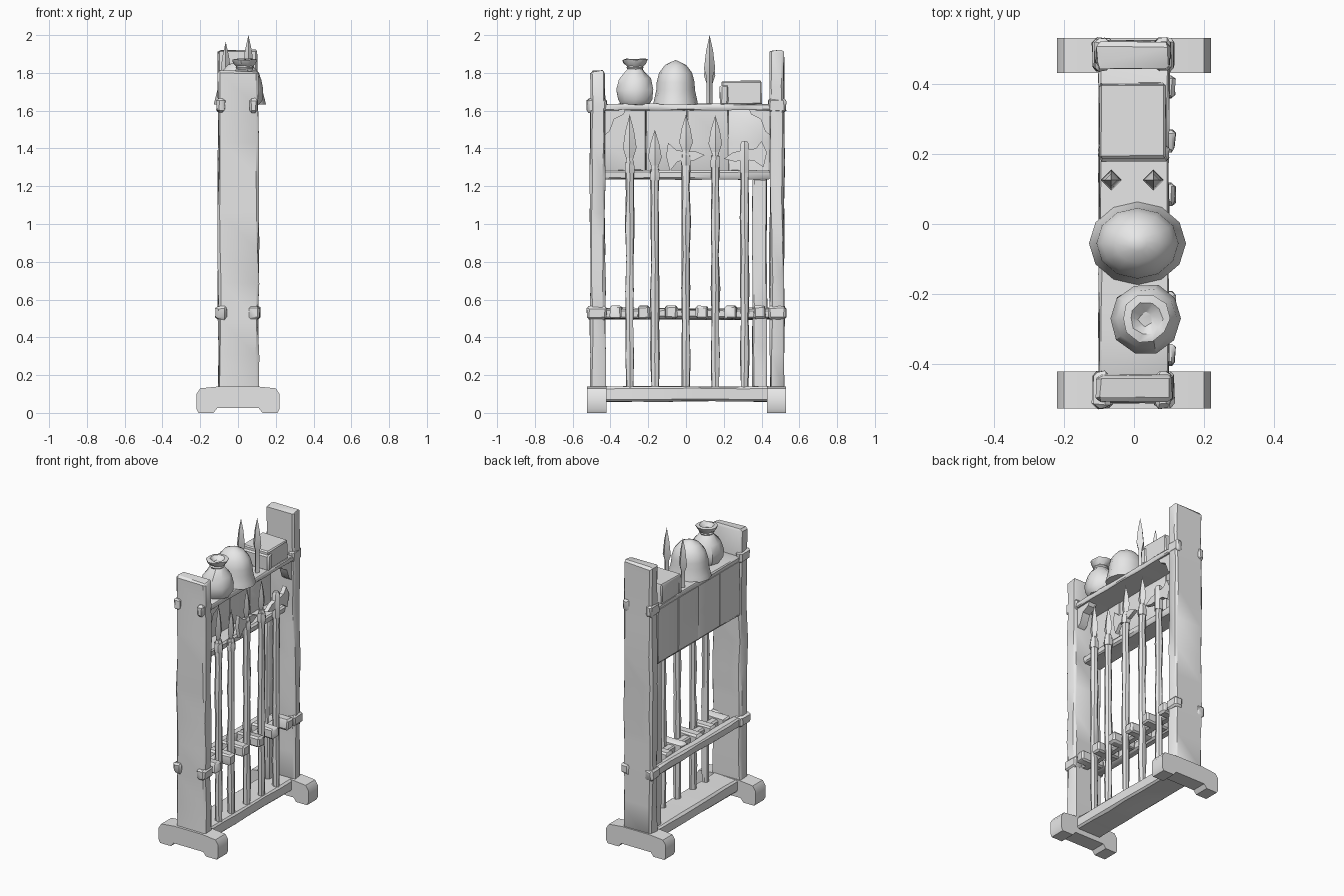
import bpy, bmesh, math, random
from mathutils import Vector

random.seed(4)
if "Cube" in bpy.data.objects:
    bpy.data.objects.remove(bpy.data.objects["Cube"], do_unlink=True)

GREY = (0.8, 0.8, 0.8, 1)
mat = bpy.data.materials.new("plain grey")
mat.use_nodes = True
mat.diffuse_color = GREY
mat.node_tree.nodes["Principled BSDF"].inputs["Base Color"].default_value = GREY


def finish(name, bm, jitter=0.0, angle=35):
    """Wear the surface a little and turn the bmesh into an object."""
    for v in bm.verts:
        v.co += Vector([random.uniform(-jitter, jitter) for _ in range(3)])
    bmesh.ops.recalc_face_normals(bm, faces=bm.faces)
    mesh = bpy.data.meshes.new(name)
    bm.to_mesh(mesh)
    bm.free()
    mesh.materials.append(mat)
    mesh.shade_smooth()
    mesh.set_sharp_from_angle(angle=math.radians(angle))
    obj = bpy.data.objects.new(name, mesh)
    bpy.context.collection.objects.link(obj)
    return obj


def beam(name, x, y, z, bevel=0.01, cuts=0, jitter=0.003):
    """Hewn timber between the given ranges, cut along its longest side."""
    lo, hi = Vector((x[0], y[0], z[0])), Vector((x[1], y[1], z[1]))
    size = hi - lo
    bm = bmesh.new()
    bmesh.ops.create_cube(bm, size=1)
    for v in bm.verts:
        v.co = lo + Vector([(v.co[i] + 0.5) * size[i] for i in range(3)])
    bmesh.ops.bevel(bm, geom=bm.edges[:], offset=bevel, segments=1, affect='EDGES')
    axis = max(range(3), key=lambda i: size[i])
    normal = Vector([float(i == axis) for i in range(3)])
    for k in range(cuts):
        point = lo + normal * size[axis] * (k + 1) / (cuts + 1)
        bmesh.ops.bisect_plane(bm, geom=bm.verts[:] + bm.edges[:] + bm.faces[:],
                               plane_co=point, plane_no=normal)
    return finish(name, bm, jitter)


def lathe(name, profile, at, sides=8, sx=1, sy=1, jitter=0.0, angle=35):
    """Turned shape from (radius, height) points."""
    bm = bmesh.new()
    rings = []
    for r, z in profile:
        rings.append([bm.verts.new((at[0] + sx * r * math.cos(math.tau * i / sides),
                                    at[1] + sy * r * math.sin(math.tau * i / sides), z))
                      for i in range(sides)])
    for a, b in zip(rings, rings[1:]):
        for i in range(sides):
            j = (i + 1) % sides
            bm.faces.new((a[i], a[j], b[j], b[i]))
    bm.faces.new(rings[0])
    bm.faces.new(rings[-1])
    bmesh.ops.remove_doubles(bm, verts=bm.verts, dist=0.0005)
    return finish(name, bm, jitter, angle)


def plate(name, outline, axis, start, end, jitter=0.0):
    """Outline of (side, height) points extruded along x (0) or y (1)."""
    bm = bmesh.new()

    def put(d, p):
        return bm.verts.new((d, p[0], p[1]) if axis == 0 else (p[0], d, p[1]))
    a = [put(start, p) for p in outline]
    b = [put(end, p) for p in outline]
    bm.faces.new(a)
    bm.faces.new(b)
    for i in range(len(a)):
        j = (i + 1) % len(a)
        bm.faces.new((a[i], a[j], b[j], b[i]))
    return finish(name, bm, jitter)


# Feet with a raised middle, and posts
half = [(0.13, 0), (0.21, 0), (0.22, 0.02), (0.22, 0.10), (0.2, 0.13), (0.1, 0.14)]
foot = [(0.11, 0.025)] + half
foot += [(-x, z) for x, z in reversed(foot)]
for side, y0, y1 in (("front", -0.525, -0.42), ("back", 0.43, 0.53)):
    plate(side + "_foot", foot, 1, y0, y1)
beam("front_post", (-0.105, 0.108), (-0.508, -0.428), (0.12, 1.81), 0.012, 8, 0.005)
beam("back_post", (-0.105, 0.105), (0.443, 0.52), (0.12, 1.92), 0.012, 8, 0.005)

# Rails, shelf and back panel
beam("bottom_rail", (-0.09, 0.095), (-0.44, 0.45), (0.06, 0.14), 0.012, 5)
beam("middle_back_rail", (-0.1, -0.045), (-0.45, 0.46), (0.495, 0.555), 0.01, 5)
beam("middle_front_rail", (0.0, 0.055), (-0.45, 0.46), (0.5, 0.55), 0.01, 5)
beam("upper_rail", (-0.095, 0.04), (-0.45, 0.45), (1.235, 1.285), 0.01, 5)
beam("shelf", (-0.1, 0.1), (-0.44, 0.45), (1.602, 1.635), 0.006, 5)
for i in range(4):
    y = -0.43 + i * 0.218
    beam("back_panel_board", (-0.1, -0.065), (y, y + 0.217), (1.25, 1.61), 0.004, 1, 0.002)
beam("side_board", (-0.07, -0.02), (0.352, 0.428), (0.13, 1.24), 0.008, 4)

# Holder blocks between the weapons
for y in (-0.372, -0.225, -0.078, 0.085, 0.237, 0.39):
    beam("middle_holder_block", (-0.05, 0.117), (y - 0.032, y + 0.032), (0.498, 0.567), 0.01)

# Peg ends showing outside the posts
for x in (-0.088, 0.085):
    for y0, y1 in ((-0.525, -0.42), (0.435, 0.53)):
        beam("middle_peg", (x - 0.03, x + 0.03), (y0, y1), (0.495, 0.565), 0.012)
        beam("upper_peg", (x - 0.025, x + 0.02), (y0, y1), (1.59, 1.665), 0.012)

# Curved braces under the shelf
for s, wall in ((1, -0.43), (-1, 0.445)):
    brace = [(0, 1.605), (0.11, 1.605), (0.1, 1.58), (0.05, 1.555), (0.025, 1.49), (0, 1.47)]
    plate("shelf_brace", [(wall + s * a, z) for a, z in brace], 0, 0.03, 0.085)

# Pole weapons: shafts, collars and pointed heads
X = 0.065
for y, base, tip in ((-0.298, 1.33, 1.58), (-0.165, 1.29, 1.5), (0.0, 1.37, 1.58),
                     (0.155, 1.36, 1.575), (0.31, 1.4, 1.44)):
    steps = 7
    shaft = [(0.021 + 0.004 * (k % 2), 0.13 + (base - 0.13) * k / steps) for k in range(steps + 1)]
    lathe("weapon_shaft", shaft, (X, y), 7, jitter=0.003)
    if tip - base > 0.1:
        lathe("weapon_collar", [(0.028, base - 0.06), (0.03, base - 0.03), (0.018, base + 0.02)],
              (X, y), 6)
        h = tip - base
        lathe("spear_head", [(0.014, base), (0.036, base + 0.3 * h), (0.023, base + 0.65 * h),
                             (0, tip)], (X, y), 4, sx=0.5)
    else:
        lathe("axe_cap", [(0.028, 1.27), (0.028, 1.42), (0.015, 1.44)], (X, y), 6)

# Blades, with a rear spike on the halberd
plate("halberd_blade", [(0, 1.385), (-0.05, 1.39), (-0.095, 1.43), (-0.105, 1.36),
                        (-0.085, 1.28), (-0.045, 1.33), (0, 1.34), (0.04, 1.335), (0.1, 1.365),
                        (0.05, 1.385)], 0, X - 0.012, X + 0.012)
plate("axe_blade", [(0.31, 1.39), (0.37, 1.4), (0.4, 1.44), (0.428, 1.38), (0.41, 1.3),
                    (0.36, 1.335), (0.31, 1.34), (0.26, 1.33), (0.2, 1.345), (0.25, 1.38)],
      0, X - 0.014, X + 0.014)

# Spear heads standing on the shelf
for x, tip in ((0.055, 2.0), (-0.065, 1.965)):
    lathe("standing_spear_head", [(0.016, 1.62), (0.016, tip - 0.22), (0.03, tip - 0.18),
                                  (0.018, tip - 0.08), (0, tip)], (x, 0.125), 4)

# Box, helmet and tied sack on the shelf
beam("shelf_box", (-0.1, 0.092), (0.185, 0.4), (1.63, 1.758), 0.008)
beam("shelf_box_lip", (-0.1, 0.098), (0.18, 0.225), (1.63, 1.735), 0.008)
lathe("helmet", [(0.128, 1.632), (0.122, 1.66), (0.11, 1.71), (0.108, 1.75), (0.094, 1.8),
                 (0.06, 1.842), (0.025, 1.858), (0, 1.868)], (0.01, -0.055), 12, 1.08, 0.93)
lathe("sack", [(0.075, 1.63), (0.098, 1.66), (0.102, 1.71), (0.085, 1.77), (0.05, 1.81),
               (0.036, 1.828), (0.06, 1.85), (0.068, 1.87), (0.045, 1.873), (0.02, 1.85)],
      (0.035, -0.27), 10, jitter=0.004)
lathe("sack_tie", [(0.04, 1.816), (0.048, 1.828), (0.04, 1.84)], (0.035, -0.27), 10)
